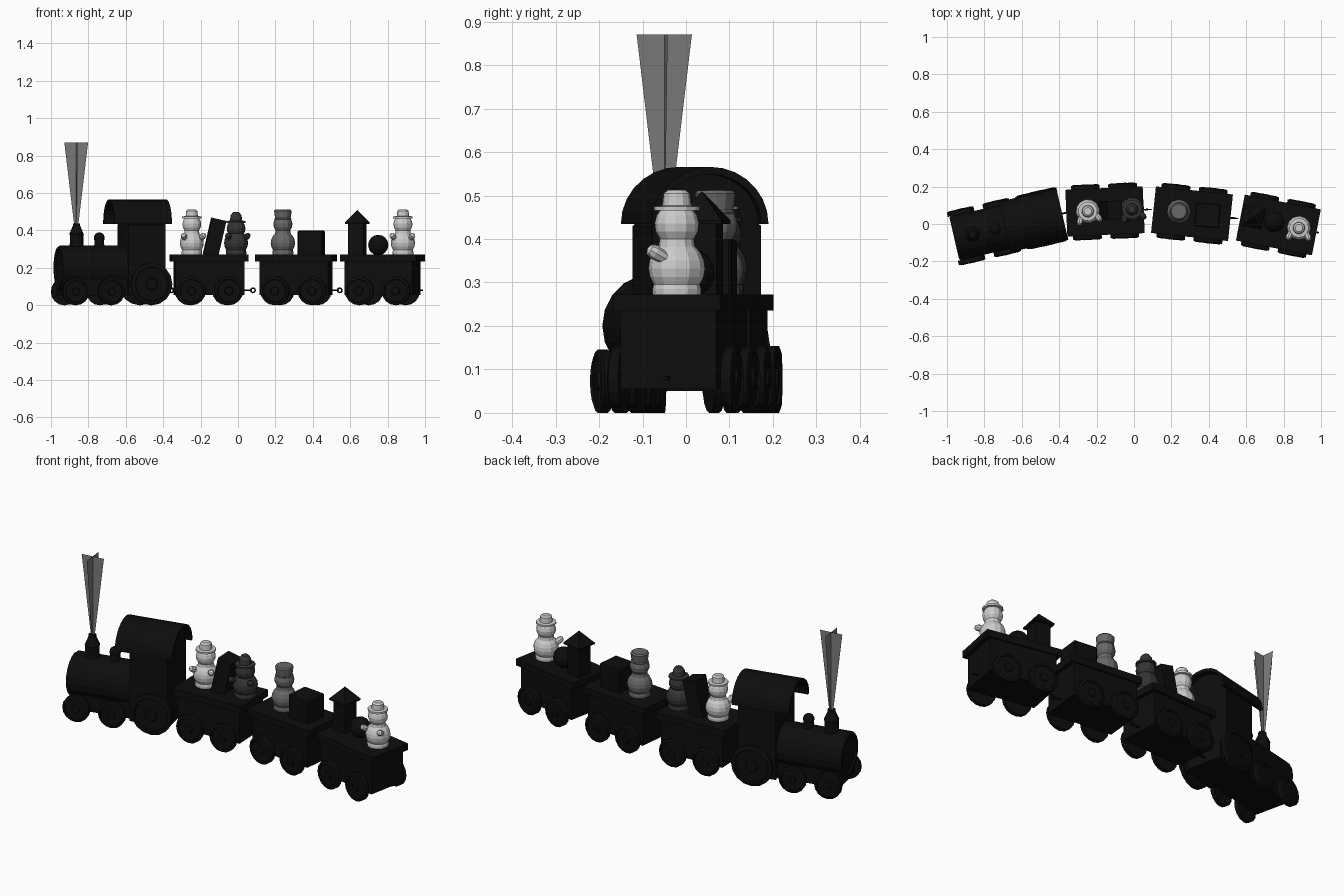
import bpy, bmesh
from math import pi, cos, sin, radians
from mathutils import Matrix, Vector

if "Cube" in bpy.data.objects:
    bpy.data.objects.remove(bpy.data.objects["Cube"])

T = Matrix.Translation
R = Matrix.Rotation


def material(name, v):
    m = bpy.data.materials.new(name)
    m.diffuse_color = (v, v, v, 1)
    m.use_nodes = True
    m.node_tree.nodes["Principled BSDF"].inputs["Base Color"].default_value = m.diffuse_color
    return m


BLACK = material("black", 0.004)
WHITE = material("white", 0.75)
GREY = material("grey", 0.14)
DARK = material("dark_grey", 0.035)
SMOKE = material("smoke", 0.2)


def finish(name, bm, mat, matrix):
    bmesh.ops.recalc_face_normals(bm, faces=bm.faces)
    me = bpy.data.meshes.new(name)
    bm.to_mesh(me)
    bm.free()
    me.materials.append(mat)
    ob = bpy.data.objects.new(name, me)
    bpy.context.collection.objects.link(ob)
    ob.matrix_world = matrix
    return ob


def box(name, lo, hi, matrix, mat=BLACK, bevel=0):
    lo, hi = Vector(lo), Vector(hi)
    bm = bmesh.new()
    bmesh.ops.create_cube(bm, size=1, matrix=Matrix.Diagonal((*(hi - lo), 1)))
    if bevel:
        bmesh.ops.bevel(bm, geom=bm.edges[:], offset=bevel, segments=1, affect='EDGES')
    return finish(name, bm, mat, matrix @ T((lo + hi) / 2))


def lathe(name, profile, matrix, mat=BLACK, sides=16):
    """Revolve (radius, height) points about local z."""
    bm = bmesh.new()
    vs = [bm.verts.new((r, 0, z)) for r, z in profile]
    es = [bm.edges.new(p) for p in zip(vs, vs[1:])]
    bmesh.ops.spin(bm, geom=vs + es, cent=(0, 0, 0), axis=(0, 0, 1),
                   angle=2 * pi, steps=sides, use_merge=False)
    bmesh.ops.remove_doubles(bm, verts=bm.verts, dist=1e-5)
    return finish(name, bm, mat, matrix)


def prism(name, outline, u0, u1, matrix, mat=BLACK):
    """Extrude a (y, z) outline along x."""
    bm = bmesh.new()
    f = bm.faces.new([bm.verts.new((u0, y, z)) for y, z in outline])
    ext = bmesh.ops.extrude_face_region(bm, geom=[f])
    bmesh.ops.translate(bm, vec=(u1 - u0, 0, 0),
                        verts=[g for g in ext["geom"] if isinstance(g, bmesh.types.BMVert)])
    return finish(name, bm, mat, matrix)


def ball_profile(r, z, a0=-90, a1=90, n=6):
    angs = [radians(a0 + (a1 - a0) * i / n) for i in range(n + 1)]
    return [(max(0, r * cos(a)) if abs(cos(a)) > 1e-4 else 0, z + r * sin(a)) for a in angs]


def wheel_pair(name, u, r, frame, outer=0.148):
    prof = [(0, -.028), (r, -.028), (r, -.005), (r * .82, 0), (r * .78, -.006),
            (r * .3, -.006), (r * .26, .001), (0, .001)]
    for side, s in (("left", 1), ("right", -1)):
        lathe(f"{name}_{side}", prof, frame @ T((u, s * outer, r)) @ R(-s * pi / 2, 4, 'X'))
    lathe(name + "_axle", [(0, -outer + .01), (.014, -outer + .01), (.014, outer - .01), (0, outer - .01)],
          frame @ T((u, 0, r)) @ R(pi / 2, 4, 'X'), sides=8)


def coupling(name, u, frame):
    lathe(name + "_rod", [(0, 0), (.005, 0), (.005, .05), (0, .05)],
          frame @ T((u, 0, .08)) @ R(pi / 2, 4, 'Y'), sides=8)
    ring = [(.012 + .004 * cos(i * pi / 3), .004 * sin(i * pi / 3)) for i in range(7)]
    lathe(name + "_ring", ring, frame @ T((u + .055, 0, .08)) @ R(pi / 2, 4, 'X'), sides=12)


def arch(w, h, z, n=14):
    return [(w * cos(pi * i / n), z + h * sin(pi * i / n)) for i in range(n + 1)]


# Locomotive
loco = T((-.537, .02, 0)) @ R(radians(13), 4, 'Z')
box("loco_chassis", (-.42, -.1, .05), (.135, .1, .14), loco)
lathe("boiler", [(0, -.425), (.095, -.425), (.1, -.435), (.113, -.435), (.12, -.425),
                 (.12, -.06), (0, -.06)],
      loco @ T((0, 0, .2)) @ R(pi / 2, 4, 'Y'), sides=20)
cab_outline = [(-.128, .05), (.128, .05), (.128, .43)] + arch(.122, .115, .435) + [(-.128, .43)]
prism("cab", cab_outline, -.08, .125, loco)
prism("cab_roof", arch(.138, .131, .435) + arch(.121, .114, .435)[::-1], -.157, .157, loco)
lathe("chimney", [(0, .29), (.042, .29), (.037, .33), (.037, .375), (.04, .38), (.02, .425),
                  (.02, .437), (0, .437)], loco @ T((-.335, 0, 0)), sides=12)
lathe("steam_dome", [(0, .29), (.034, .29), (.027, .325)] + ball_profile(.03, .36, -30, 90, 5),
      loco @ T((-.21, 0, 0)), sides=12)
for n, u, r in (("front", -.37, .073), ("middle", -.175, .073), ("drive", .045, .113)):
    wheel_pair(f"loco_{n}_wheel", u, r, loco)
coupling("loco_coupling", .13, loco)

# Smoke: two crossed fans
bm = bmesh.new()
for a in (0, pi / 2):
    d = Vector((cos(a), sin(a), 0))
    bm.faces.new([bm.verts.new(d * w + Vector((0, 0, z)))
                  for w, z in ((-.01, .42), (.01, .42), (.064, .87), (-.064, .87))])
finish("smoke_plume", bm, SMOKE, T((-.865, -.05, 0)) @ R(radians(7), 4, 'Z'))

# Wagons
cars = []
for i, (x, y, a) in enumerate(((-.155, .067, 2.5), (.31, .055, -6), (.772, -.005, -11)), 1):
    f = T((x, y, 0)) @ R(radians(a), 4, 'Z')
    cars.append(f)
    box(f"wagon_{i}_body", (-.185, -.112, .055), (.185, .112, .24), f)
    box(f"wagon_{i}_rim", (-.207, -.125, .235), (.207, .125, .272), f)
    for n, u in (("front", -.1), ("rear", .1)):
        wheel_pair(f"wagon_{i}_{n}_wheel", u, .077, f)
    if i < 3:
        coupling(f"wagon_{i}_coupling", .18, f)
    else:
        lathe("wagon_3_tow_rod", [(0, 0), (.005, 0), (.005, .04), (0, .04)],
              f @ T((.18, 0, .08)) @ R(pi / 2, 4, 'Y'), sides=8)

# Snowmen
HATS = {
    "top": [(.052, .465), (.052, .475), (.033, .477), (.03, .505), (.02, .513), (0, .513)],
    "bowl": [(.052, .44), (.052, .45), (.033, .453), (.03, .48), (.018, .497), (0, .5)],
    "drum": [(.043, .455), (.046, .462), (.042, .467), (.047, .505), (.04, .512), (0, .512)],
}


def snowman(name, frame, u, hat, mat, arms=True, head=.433):
    m = frame @ T((u, .005, 0)) @ R(radians(8), 4, 'Z')
    body = [(0, .265), (.055, .265), (.056, .285)] + ball_profile(.065, .333, -35, 50, 5)
    lathe(name + "_body", body + ball_profile(.051, head, -40, 90, 6), m, mat, 12)
    lathe(name + "_hat", [(0, HATS[hat][0][1])] + HATS[hat], m, mat, 12)
    if arms:
        for n, s in (("left", 1), ("right", -1)):
            lathe(f"{name}_{n}_arm", [(0, -.02), (.014, -.01), (.017, .02), (.013, .034), (0, .04)],
                  m @ T((s * .045, -.032, .36)) @ R(radians(60), 4, 'X') @ R(s * .35, 4, 'Y'), mat, 8)


snowman("snowman_front", cars[0], -.092, "top", WHITE)
snowman("snowman_dark", cars[0], .145, "bowl", DARK, head=.41)
snowman("snowman_grey", cars[1], -.071, "drum", GREY, arms=False)
snowman("snowman_rear", cars[2], .111, "top", WHITE)

# Parcels and toys
box("leaning_parcel", (-.04, -.05, -.1), (.04, .05, .1),
    cars[0] @ T((.03, .005, .362)) @ R(radians(13), 4, 'Y'))
box("gift_box", (.015, -.065, .265), (.15, .065, .4), cars[1], bevel=.006)
house = cars[2] @ T((-.14, .015, 0))
box("toy_house", (-.042, -.042, .265), (.042, .042, .44), house)
lathe("toy_house_roof", [(0, .435), (.08, .435), (.08, .443), (0, .51)],
      house @ R(pi / 4, 4, 'Z'), sides=4)
lathe("ball", ball_profile(.055, .322, n=8), cars[2] @ T((-.025, .012, 0)), sides=14)
